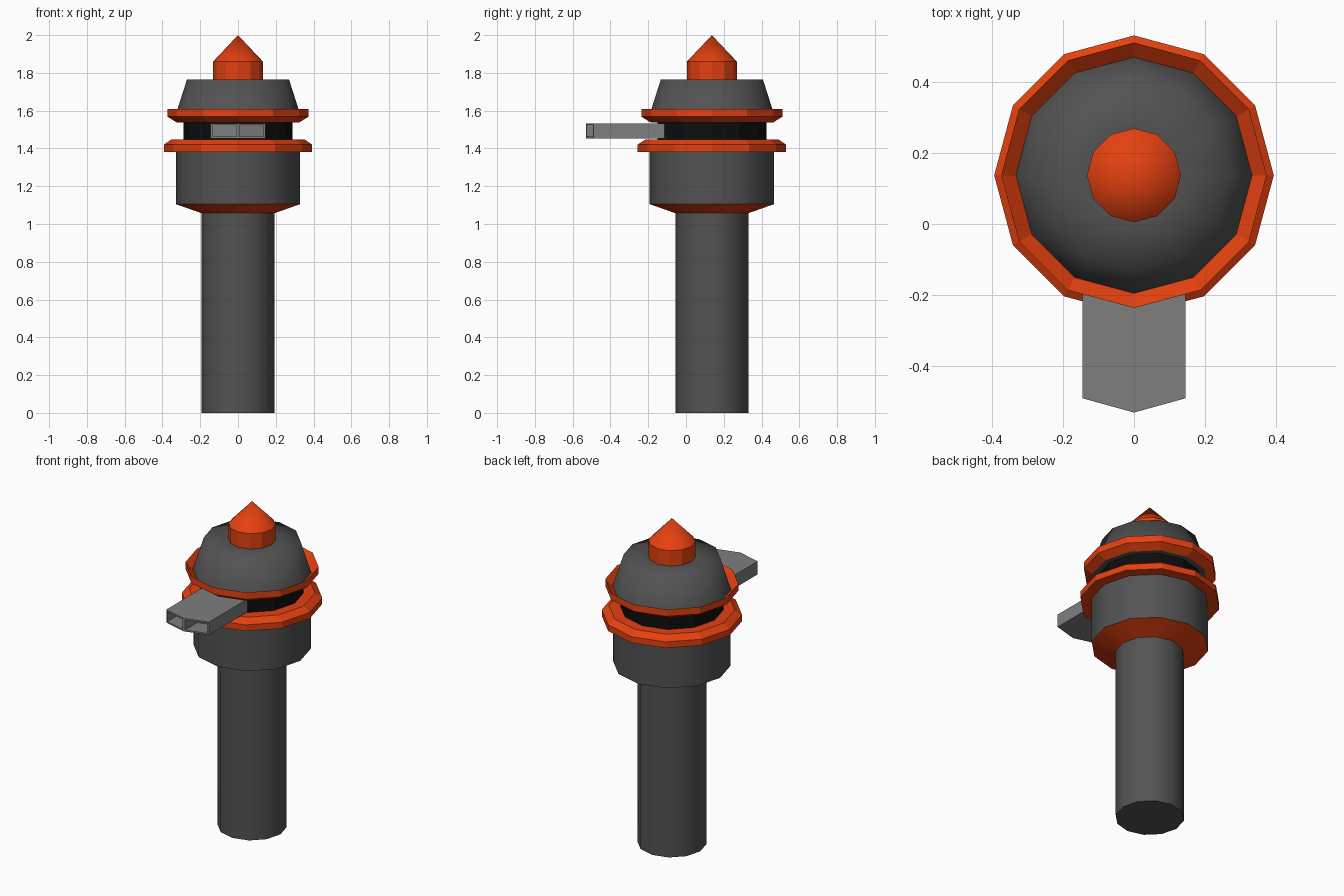
import bpy, bmesh, math
from mathutils import Vector

SIDES = 12
AXIS_Y = 0.137  # the round body sits behind the origin

cube = bpy.data.objects.get("Cube")
if cube:
    bpy.data.objects.remove(cube, do_unlink=True)


def material(name, rgb):
    mat = bpy.data.materials.new(name)
    mat.use_nodes = True
    mat.diffuse_color = (*rgb, 1)
    bsdf = next(n for n in mat.node_tree.nodes if n.type == 'BSDF_PRINCIPLED')
    bsdf.inputs["Base Color"].default_value = (*rgb, 1)
    return mat


charcoal = material("charcoal", (0.085, 0.085, 0.085))
orange = material("orange", (0.78, 0.052, 0.005))
black = material("black", (0.004, 0.004, 0.004))
grey = material("mid grey", (0.21, 0.21, 0.21))


def add_object(name, bm, mat, smooth=None):
    bmesh.ops.remove_doubles(bm, verts=bm.verts, dist=0.0001)
    bmesh.ops.recalc_face_normals(bm, faces=bm.faces)
    mesh = bpy.data.meshes.new(name)
    bm.to_mesh(mesh)
    bm.free()
    mesh.materials.append(mat)
    obj = bpy.data.objects.new(name, mesh)
    bpy.context.collection.objects.link(obj)
    if smooth:
        bpy.ops.object.select_all(action='DESELECT')
        obj.select_set(True)
        bpy.context.view_layer.objects.active = obj
        bpy.ops.object.shade_smooth_by_angle(angle=math.radians(smooth))
    return obj


def lathe(name, profile, mat, smooth=None, closed=False):
    """Turn (radius, height) points around the body axis."""
    bm = bmesh.new()
    rings = []
    for i in range(SIDES):
        a = math.tau * i / SIDES
        rings.append([bm.verts.new((r * math.cos(a), AXIS_Y + r * math.sin(a), z))
                      for r, z in profile])
    count = len(profile)
    for i in range(SIDES):
        p, q = rings[i], rings[(i + 1) % SIDES]
        for j in range(count if closed else count - 1):
            k = (j + 1) % count
            bm.faces.new((p[j], q[j], q[k], p[k]))
    return add_object(name, bm, mat, smooth)


# Post and flared head
lathe("post", [(0, 0), (0.193, 0), (0.193, 1.06)], charcoal, 40)
lathe("flare", [(0.193, 1.057), (0.329, 1.105)], orange, 40)
lathe("drum", [(0.329, 1.105), (0.329, 1.39)], charcoal, 40)

# Lower ring, dark band and dished upper ring
lathe("lower_ring", [(0.28, 1.382), (0.393, 1.382), (0.393, 1.42),
                     (0.352, 1.448), (0.28, 1.448)], orange, closed=True)
lathe("dark_band", [(0.289, 1.44), (0.289, 1.545)], black)
lathe("upper_ring", [(0.325, 1.538), (0.373, 1.568), (0.373, 1.61),
                     (0.332, 1.572)], orange, closed=True)
lathe("dome_underside", [(0.28, 1.54), (0.326, 1.54)], charcoal)

# Dome and pointed cap
lathe("dome", [(0.332, 1.572), (0.27, 1.766), (0.13, 1.766)], charcoal, 180)
lathe("cap_base", [(0.132, 1.76), (0.132, 1.86)], orange)
lathe("cap_point", [(0.132, 1.86), (0, 2.0)], orange, 40)

# Spout with a shallow pointed end and two recessed openings
bm = bmesh.new()
outline = [(-0.145, -0.1), (-0.145, -0.49), (0, -0.53), (0.145, -0.49), (0.145, -0.1)]
base = bm.faces.new([bm.verts.new((x, y, 1.453)) for x, y in outline])
result = bmesh.ops.extrude_face_region(bm, geom=[base])
top = [v for v in result["geom"] if isinstance(v, bmesh.types.BMVert)]
bmesh.ops.translate(bm, verts=top, vec=(0, 0, 0.08))
bmesh.ops.recalc_face_normals(bm, faces=bm.faces)
ends = [f for f in bm.faces if f.normal.y < -0.5]
bmesh.ops.inset_individual(bm, faces=ends, thickness=0.013)
for face in ends:
    pocket = bmesh.ops.extrude_discrete_faces(bm, faces=[face])["faces"][0]
    rim = list(pocket.verts)
    bmesh.ops.translate(bm, verts=rim, vec=Vector((0, 0.12, 0)))
    # Walls joining each opening to its recessed back
    border = [e for e in bm.edges if e.is_boundary]
    bmesh.ops.bridge_loops(bm, edges=border)
add_object("spout", bm, grey)
